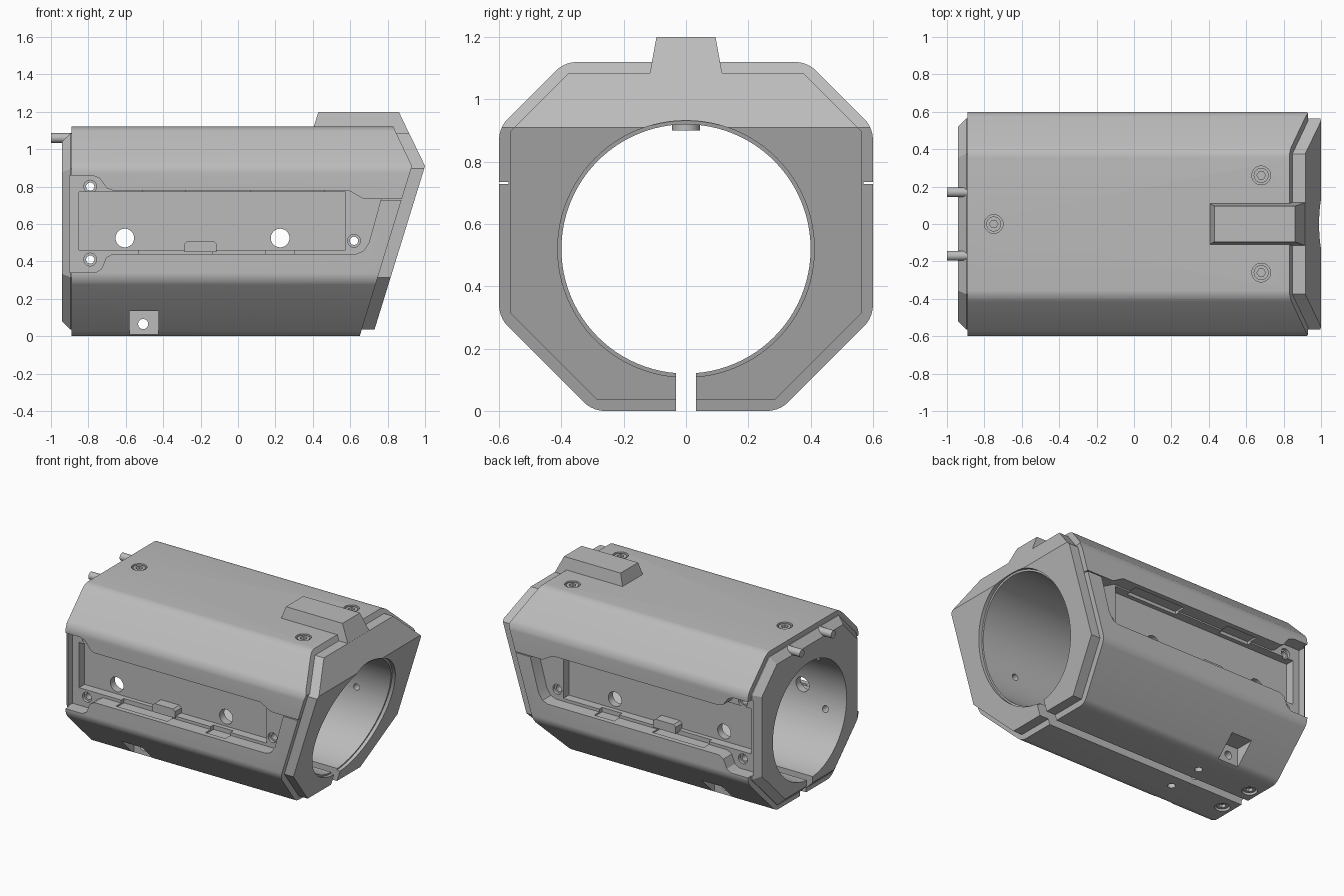
import bpy, bmesh, math
from mathutils import Vector

if "Cube" in bpy.data.objects:
    bpy.data.objects.remove(bpy.data.objects["Cube"], do_unlink=True)


def material(name, rgb):
    m = bpy.data.materials.new(name)
    m.use_nodes = True
    m.diffuse_color = (*rgb, 1)
    m.node_tree.nodes["Principled BSDF"].inputs["Base Color"].default_value = (*rgb, 1)
    return m


GREY = material("plain grey", (0.5, 0.5, 0.5))
AXES = {"x": lambda u, v, w: (w, u, v),
        "y": lambda u, v, w: (u, w, v),
        "z": lambda u, v, w: (u, v, w)}


def prism(name, points, axis, lo, hi):
    """Extrude a flat outline along an axis."""
    bm = bmesh.new()
    face = bm.faces.new([bm.verts.new(AXES[axis](u, v, lo)) for u, v in points])
    grown = bmesh.ops.extrude_face_region(bm, geom=[face])["geom"]
    shift = Vector(AXES[axis](0, 0, hi - lo))
    bmesh.ops.translate(bm, vec=shift, verts=[g for g in grown if isinstance(g, bmesh.types.BMVert)])
    bmesh.ops.recalc_face_normals(bm, faces=bm.faces)
    mesh = bpy.data.meshes.new(name)
    bm.to_mesh(mesh)
    bm.free()
    mesh.materials.append(GREY)
    obj = bpy.data.objects.new(name, mesh)
    bpy.context.collection.objects.link(obj)
    return obj


def circle(u, v, r, n=32):
    return [(u + r * math.cos(2 * math.pi * i / n), v + r * math.sin(2 * math.pi * i / n)) for i in range(n)]


def rod(name, axis, u, v, r, lo, hi, n=32):
    return prism(name, circle(u, v, r, n), axis, lo, hi)


def rect(u0, u1, v0, v1):
    return [(u0, v0), (u1, v0), (u1, v1), (u0, v1)]


def select(obj):
    bpy.ops.object.select_all(action="DESELECT")
    obj.select_set(True)
    bpy.context.view_layer.objects.active = obj


def combine(target, tool, operation="DIFFERENCE"):
    mod = target.modifiers.new("combine", "BOOLEAN")
    mod.operation, mod.object, mod.solver = operation, tool, "EXACT"
    select(target)
    bpy.ops.object.modifier_apply(modifier=mod.name)
    bpy.data.objects.remove(tool, do_unlink=True)


def bevel(obj, rule, width, segments):
    bm = bmesh.new()
    bm.from_mesh(obj.data)
    edges = [e for e in bm.edges if rule(*[v.co for v in e.verts])]
    bmesh.ops.bevel(bm, geom=edges, offset=width, segments=segments, profile=0.5, affect="EDGES")
    bm.to_mesh(obj.data)
    bm.free()


def octagon(inset):
    """Outline with wider chamfers at the bottom than at the top."""
    k = inset * 0.414
    half = [(0.3 - k, inset), (0.6 - inset, 0.3 + k), (0.6 - inset, 0.91 - k), (0.39 - k, 1.12 - inset)]
    return half + [(-y, z) for y, z in reversed(half)]


def mirrored_cut(target, points, inner, outer):
    for lo, hi in ((inner, outer), (-outer, -inner)):
        combine(target, prism("cutter", points, "y", lo, hi))


# Outer shell with rounded long edges and raked front
shell = prism("main_housing", octagon(0), "x", -0.89, 1.2)
bevel(shell, lambda a, b: abs(a.x - b.x) > 1, 0.035, 5)
rake = [(-1.1, -0.1), (0.62, -0.1), (0.93, 0.91), (0.745, 1.3), (-1.1, 1.3)]
combine(shell, prism("rake", rake, "y", -1, 1), "INTERSECT")

# Inner core, chamfered at the rear and standing proud at both ends
core = prism("core", octagon(0.035), "x", -0.94, 1.2)
bevel(core, lambda a, b: max(a.x, b.x) < -0.9, 0.045, 1)
rake = [(-1.1, -0.1), (0.688, -0.1), (1.0, 0.91), (0.812, 1.3), (-1.1, 1.3)]
combine(core, prism("rake", rake, "y", -1, 1), "INTERSECT")
combine(shell, core, "UNION")

# Sight block on top
block = prism("sight_block", [(-0.122, 1.05), (0.122, 1.05), (0.095, 1.2), (-0.095, 1.2)], "x", 0.2, 1.1)
side = [(0.38, 1.04), (0.936, 1.04), (0.86, 1.2), (0.43, 1.2)]
combine(block, prism("side", side, "y", -1, 1), "INTERSECT")
combine(shell, block, "UNION")

# Bore with a raked lip at the front, and the clamping slit below
combine(shell, rod("bore", "x", 0, 0.52, 0.4, -1.2, 1.2, 96))
lip = rod("lip", "x", 0, 0.52, 0.412, 0.855, 1.3, 96)
for v in lip.data.vertices:
    v.co.x += 0.3086 * (v.co.z - 0.52)
combine(shell, lip)
combine(shell, prism("slit", rect(-0.032, 0.032, -0.1, 0.3), "x", -1.2, 1.2))

# Side windows: outer opening, deep panel recess, latch slots and seam
window = [(-0.9, 0.34), (-0.76, 0.34), (-0.73, 0.36), (-0.705, 0.42), (-0.67, 0.44),
          (0.63, 0.44), (0.67, 0.455), (0.7, 0.5), (0.765, 0.735), (0.67, 0.735),
          (0.59, 0.78), (-0.67, 0.78), (-0.7, 0.79), (-0.74, 0.845), (-0.78, 0.86), (-0.9, 0.86)]
mirrored_cut(shell, window, 0.51, 0.8)
mirrored_cut(shell, rect(-0.85, 0.575, 0.46, 0.77), 0.45, 0.8)
for x0, x1, z0, z1 in ((-0.53, -0.14, 0.43, 0.47), (0.15, 0.3, 0.43, 0.47),
                       (-0.51, -0.28, 0.76, 0.792), (0.07, 0.46, 0.76, 0.792)):
    mirrored_cut(shell, rect(x0, x1, z0, z1), 0.48, 0.565)
mirrored_cut(shell, rect(0.74, 0.95, 0.729, 0.735), 0.57, 0.8)

# Holes through the sides, with countersunk fixing holes
for x in (-0.605, 0.225):
    combine(shell, rod("hole", "y", x, 0.525, 0.05, -1, 1))
for x, z in ((-0.79, 0.8), (-0.79, 0.41), (0.62, 0.51)):
    combine(shell, rod("hole", "y", x, z, 0.022, -1, 1))
    mirrored_cut(shell, circle(x, z, 0.034), 0.49, 0.7)

# Clamp screw pockets in the lower chamfers
mirrored_cut(shell, rect(-0.58, -0.425, -0.1, 0.135), 0.3, 0.8)
combine(shell, rod("hole", "y", -0.507, 0.065, 0.027, -1, 1))

# Holes in the underside
for y in (-0.13, 0.13):
    combine(shell, rod("hole", "z", -0.41, y, 0.025, -0.1, 0.3))
    combine(shell, rod("hole", "z", -0.82, y, 0.048, -0.1, 0.03))

# Screw seats in the top
screws = ((-0.75, 0), (0.68, 0.26), (0.68, -0.26))
for x, y in screws:
    combine(shell, rod("seat", "z", x, y, 0.05, 1.095, 1.3))


# Socket head screws
def screw(name, x, y, lo, hi, socket_lo, socket_hi):
    head = rod(name, "z", x, y, 0.04, lo, hi)
    combine(head, rod("socket", "z", x, y, 0.023, socket_lo, socket_hi, 6))
    return head


parts = [shell]
for i, (x, y) in enumerate(screws):
    parts.append(screw(f"top_screw_{i + 1}", x, y, 1.05, 1.115, 1.08, 1.2))
for name, y in (("bottom_screw_right", -0.13), ("bottom_screw_left", 0.13)):
    parts.append(screw(name, -0.82, y, 0.01, 0.06, -0.1, 0.035))
parts.append(rod("bore_stud", "z", -0.75, 0, 0.045, 0.9, 0.98))

# Rear contact pins
for name, y in (("pin_right", -0.17), ("pin_left", 0.17)):
    parts.append(rod(name, "x", y, 1.06, 0.026, -1.0, -0.85))

# Latch tab on each panel
for name, lo, hi in (("latch_tab_front", -0.52, -0.44), ("latch_tab_back", 0.44, 0.52)):
    tab = [(-0.285, 0.45), (-0.115, 0.45), (-0.115, 0.495), (-0.13, 0.51), (-0.27, 0.51), (-0.285, 0.495)]
    parts.append(prism(name, tab, "y", lo, hi))

for obj in parts:
    select(obj)
    bpy.ops.object.shade_smooth_by_angle(angle=math.radians(25))
